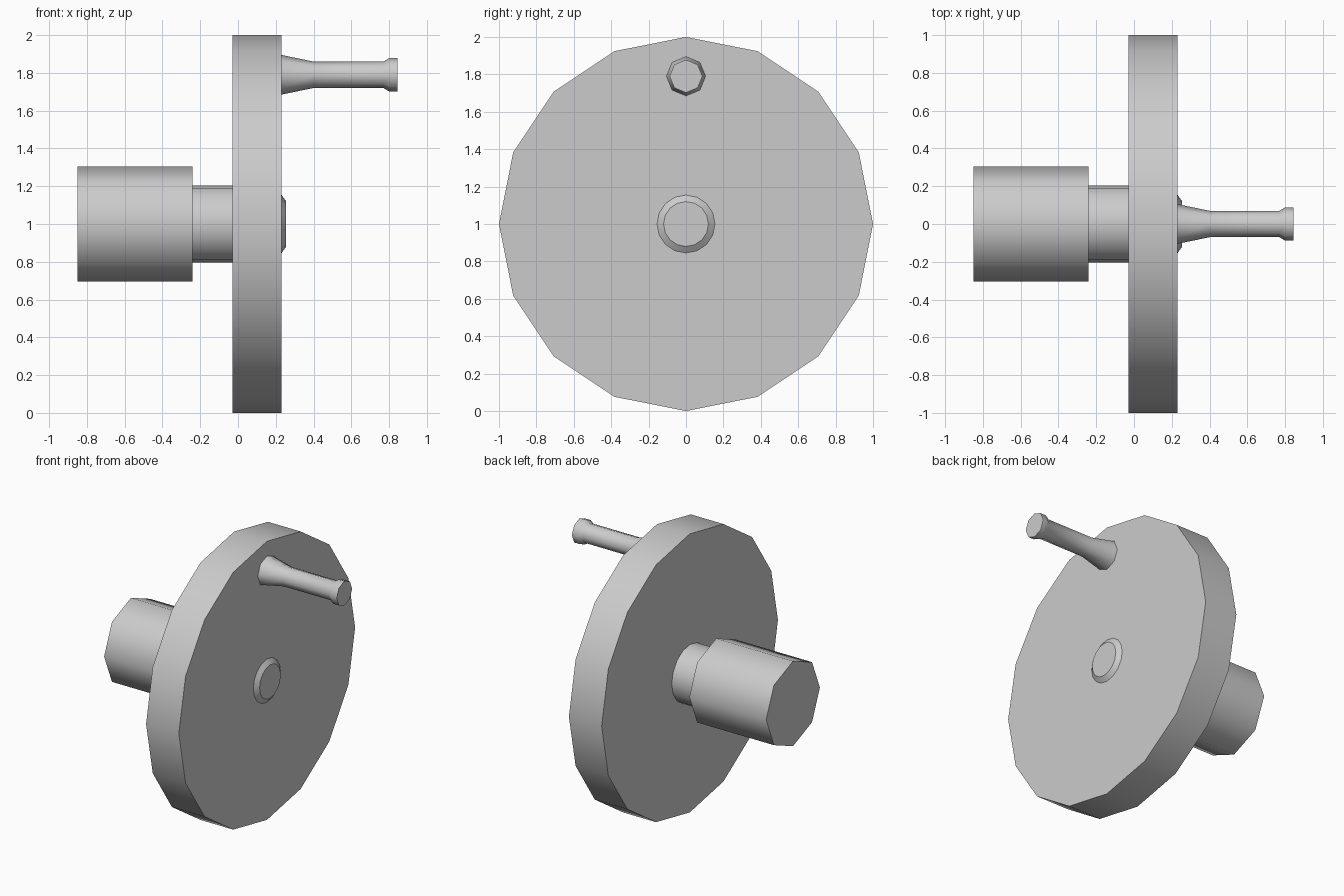
import bpy, bmesh
from math import sin, cos, pi, radians

if "Cube" in bpy.data.objects:
    bpy.data.objects.remove(bpy.data.objects["Cube"])


def turned(name, profile, sides, z, angle=50):
    """Closed solid turned about an axis along x; profile is (x, radius) pairs."""
    bm = bmesh.new()
    rings = [[bm.verts.new((x, r * sin(2 * pi * i / sides), z + r * cos(2 * pi * i / sides)))
              for i in range(sides)] for x, r in profile]
    for a, b in zip(rings, rings[1:]):
        for i in range(sides):
            j = (i + 1) % sides
            bm.faces.new((a[i], a[j], b[j], b[i]))
    bm.faces.new(rings[0])
    bm.faces.new(rings[-1])
    bmesh.ops.recalc_face_normals(bm, faces=bm.faces)
    mesh = bpy.data.meshes.new(name)
    bm.to_mesh(mesh)
    bm.free()
    mesh.shade_smooth()
    mesh.set_sharp_from_angle(angle=radians(angle))
    obj = bpy.data.objects.new(name, mesh)
    bpy.context.collection.objects.link(obj)
    return obj


# Large wheel
turned("wheel_disc", [(-0.03, 1.0), (0.23, 1.0)], 16, 1.0)
# Rear hub and the narrower shaft joining it to the wheel
turned("rear_hub", [(-0.85, 0.305), (-0.24, 0.305)], 8, 1.0)
turned("shaft_neck", [(-0.24, 0.205), (-0.03, 0.205)], 16, 1.0)
# Bevelled cap in the middle of the front face
turned("centre_cap", [(0.23, 0.155), (0.255, 0.12)], 16, 1.0, 30)
# Crank handle with flared base and knobbed tip
turned("crank_handle", [(0.23, 0.105), (0.40, 0.07), (0.77, 0.07),
                        (0.80, 0.088), (0.845, 0.088)], 8, 1.79)
